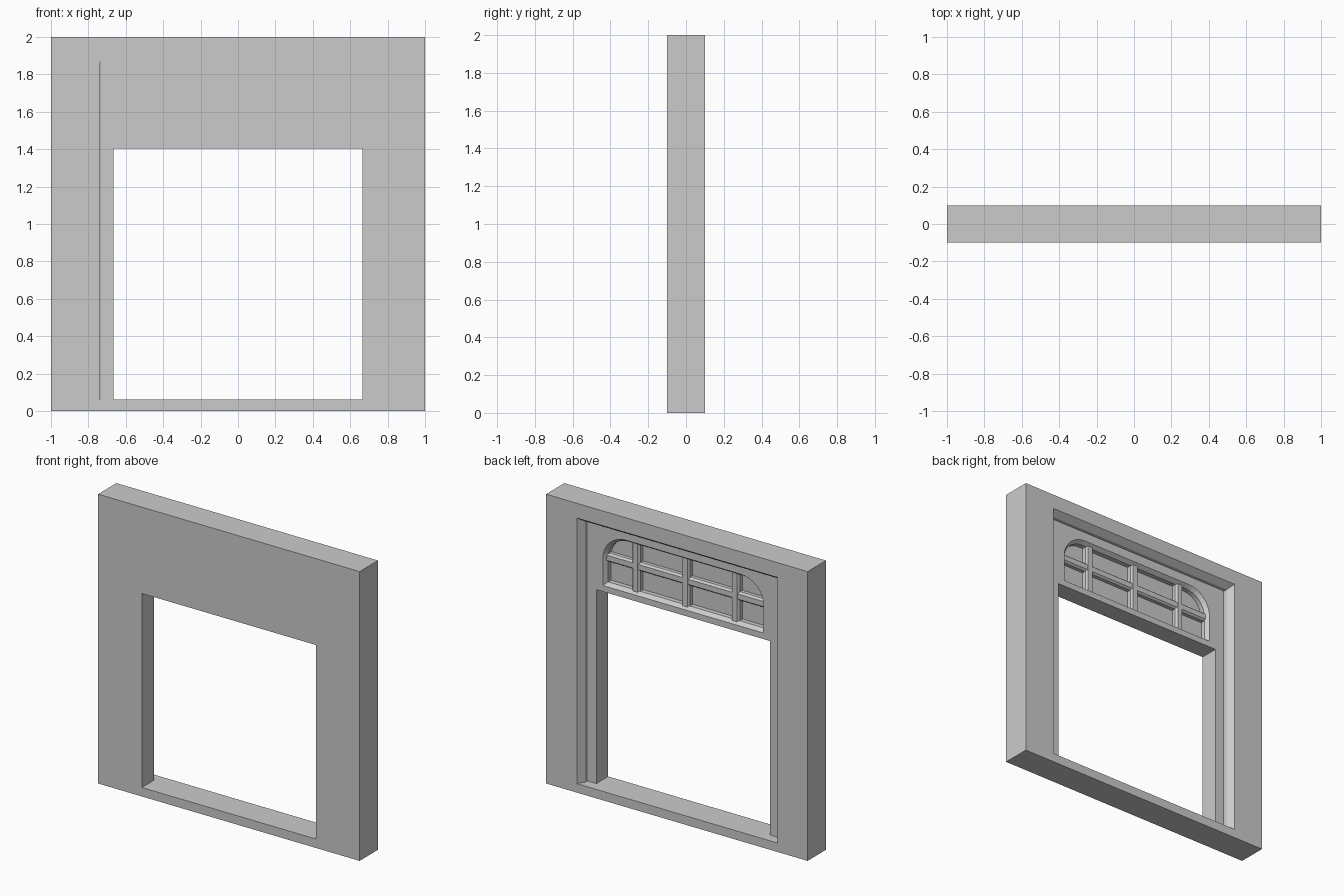
import bpy, bmesh
from math import sin, cos, pi

if "Cube" in bpy.data.objects:
    bpy.data.objects.remove(bpy.data.objects["Cube"])


def finish(name, bm):
    bmesh.ops.recalc_face_normals(bm, faces=bm.faces[:])
    me = bpy.data.meshes.new(name)
    bm.to_mesh(me)
    bm.free()
    ob = bpy.data.objects.new(name, me)
    bpy.context.collection.objects.link(ob)
    return ob


def ring(bm, pts, y):
    return [bm.verts.new((x, y, z)) for x, z in pts]


def bridge(bm, a, b):
    n = len(a)
    for i in range(n):
        j = (i + 1) % n
        bm.faces.new((a[i], a[j], b[j], b[i]))


def rect(x0, x1, z0, z1):
    return [(x0, z0), (x1, z0), (x1, z1), (x0, z1)]


BACK, FRONT = 0.1, -0.1
SILL, HEAD = 0.062, 1.867
FRAME_Y, PANE_Y = 0.03, -0.03

# Wall slab: cross-section rings with a splayed reveal at the back
bm = bmesh.new()
outer = rect(-1, 1, 0, 2)
inner = rect(-0.738, 0.735, SILL, HEAD)   # hairline gap on the left jamb
splay = rect(-0.768, 0.765, SILL, 1.898)
rings = [ring(bm, p, y) for p, y in (
    (outer, FRONT), (inner, FRONT), (inner, 0.055), (splay, BACK), (outer, BACK))]
for i in range(5):
    bridge(bm, rings[i], rings[(i + 1) % 5])
finish("wall", bm)


# Transom outline: flat sill, rounded upper corners
def transom(inset):
    h, r = 0.615 - inset, 0.175 - inset
    cz = 1.63
    pts = [(-h, 1.445 + inset), (h, 1.445 + inset)]
    for i in range(9):
        a = pi / 2 * i / 8
        pts.append((h - r + r * cos(a), cz + r * sin(a)))
    for i in range(9):
        a = pi / 2 + pi / 2 * i / 8
        pts.append((-h + r + r * cos(a), cz + r * sin(a)))
    return pts


# Door frame: jambs and header in one piece, transom sunk into the back
bm = bmesh.new()
u_shape = [(-0.735, SILL), (-0.665, SILL), (-0.665, 1.403), (0.665, 1.403),
           (0.665, SILL), (0.735, SILL), (0.735, HEAD), (-0.735, HEAD)]
f = ring(bm, u_shape, FRONT)
b = ring(bm, u_shape, FRAME_Y)
bm.faces.new(f)
bridge(bm, f, b)
w = [ring(bm, transom(i), y) for i, y in ((0, FRAME_Y), (0.02, 0.002), (0.02, PANE_Y))]
bridge(bm, w[0], w[1])
bridge(bm, w[1], w[2])
bm.faces.new(w[2])
edges = []
for loop in (b, w[0]):
    for i in range(len(loop)):
        pair = (loop[i], loop[(i + 1) % len(loop)])
        edges.append(bm.edges.get(pair) or bm.edges.new(pair))
bmesh.ops.triangle_fill(bm, edges=edges, use_beauty=True, normal=(0, 1, 0))
finish("door_frame", bm)


# Glazing bars with chamfered long edges
def bar(name, x0, x1, z0, z1, top, vertical):
    bm = bmesh.new()
    c = 0.012
    cx, cz = (c, 0) if vertical else (0, c)
    base = rect(x0, x1, z0, z1)
    cap = rect(x0 + cx, x1 - cx, z0 + cz, z1 - cz)
    r = [ring(bm, base, PANE_Y - 0.005), ring(bm, base, top - 0.014), ring(bm, cap, top)]
    bridge(bm, r[0], r[1])
    bridge(bm, r[1], r[2])
    bm.faces.new(r[0])
    bm.faces.new(r[2])
    finish(name, bm)


for k, x in enumerate((-0.38, 0, 0.38)):
    bar(f"vertical_bar_{k + 1}", x - 0.03, x + 0.03, 1.447, 1.803, 0.012, True)
bar("horizontal_bar", -0.612, 0.612, 1.603, 1.663, 0.009, False)
